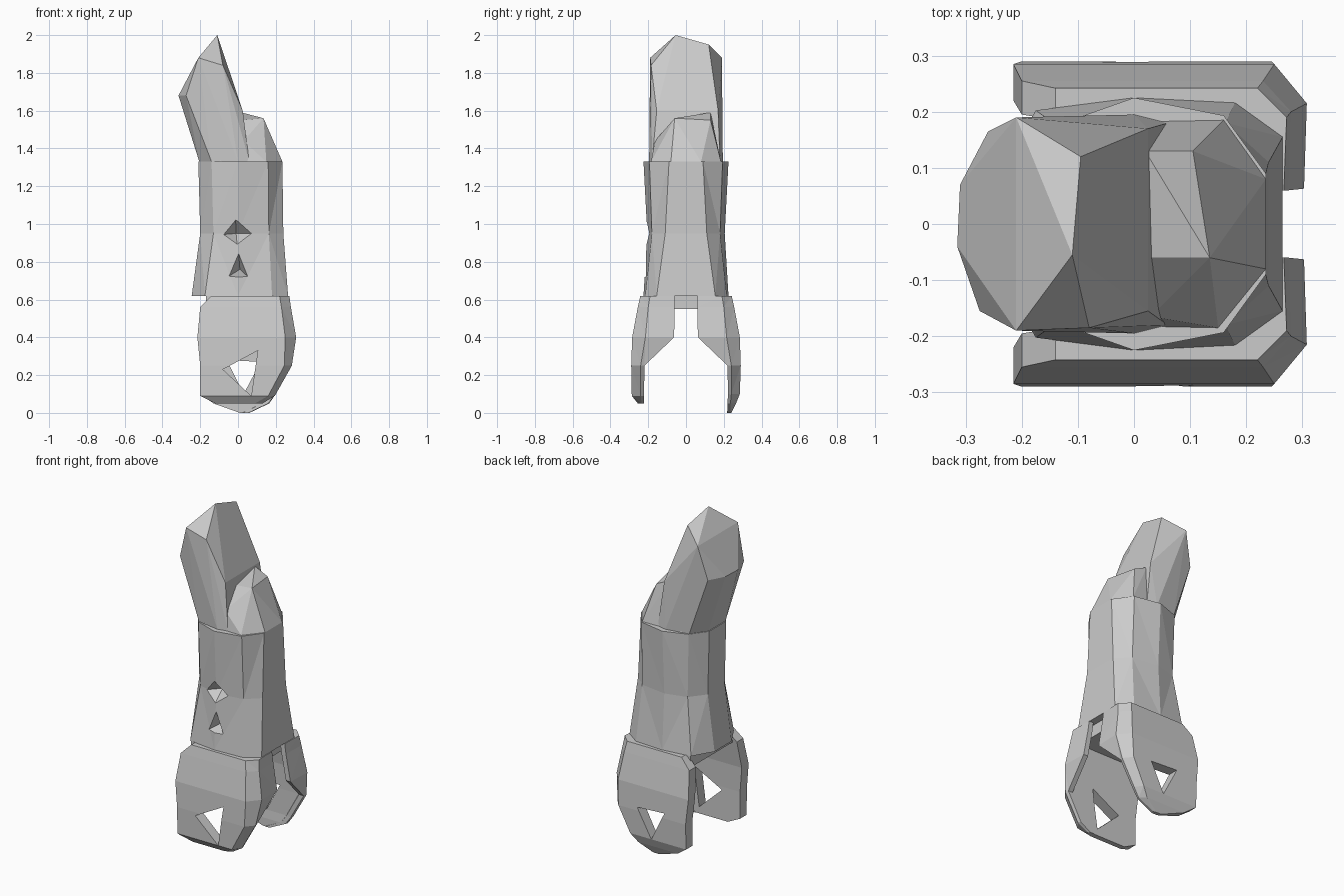
import bpy, bmesh

if "Cube" in bpy.data.objects:
    bpy.data.objects.remove(bpy.data.objects["Cube"])


def finish(name, bm):
    bmesh.ops.recalc_face_normals(bm, faces=bm.faces)
    bmesh.ops.triangulate(bm, faces=bm.faces)
    mesh = bpy.data.meshes.new(name)
    bm.to_mesh(mesh)
    bm.free()
    ob = bpy.data.objects.new(name, mesh)
    bpy.context.collection.objects.link(ob)
    return ob


def loft(name, rings):
    """Capped skin through equal-length rings of points."""
    bm = bmesh.new()
    vs = [[bm.verts.new(p) for p in ring] for ring in rings]
    n = len(vs[0])
    for a, b in zip(vs, vs[1:]):
        for i in range(n):
            j = (i + 1) % n
            bm.faces.new((a[i], a[j], b[j], b[i]))
    bm.faces.new(vs[0])
    bm.faces.new(vs[-1])
    return finish(name, bm)


def hull(name, pts):
    bm = bmesh.new()
    for p in pts:
        bm.verts.new(p)
    res = bmesh.ops.convex_hull(bm, input=bm.verts)
    junk = [g for g in res["geom_interior"] if isinstance(g, bmesh.types.BMVert)]
    bmesh.ops.delete(bm, geom=junk, context='VERTS')
    return finish(name, bm)


def cut(ob, cutter):
    mod = ob.modifiers.new("cut", 'BOOLEAN')
    mod.operation = 'DIFFERENCE'
    mod.solver = 'EXACT'
    mod.object = cutter
    bpy.context.view_layer.objects.active = ob
    bpy.ops.object.modifier_apply(modifier=mod.name)
    bpy.data.objects.remove(cutter)


def pair(x, y, z):
    return [(x, y, z), (x, -y, z)]


# Middle segment: faceted sleeve, rounder at the top and flared at the bottom
def sleeve_ring(z, xl, xr, d, back, side, corner):
    half = [(xl, .08), (xl + .07, back * d), (0, d), (.68 * xr, side * d), (xr, corner)]
    return [(x, y, z) for x, y in half] + [(x, -y, z) for x, y in reversed(half)]


sleeve = loft("middle_segment", [
    sleeve_ring(.62, -.245, .265, .225, .9, .96, .155),
    sleeve_ring(.95, -.20, .24, .205, .83, .88, .11),
    sleeve_ring(1.33, -.21, .235, .225, .78, .86, .09)])

# Triangular pockets on the front of the sleeve
cut(sleeve, hull("upper_pocket", [(-.015, -.28, 1.09), (-.19, -.28, .935), (.18, -.28, .95),
                                  (0, -.28, .84), (-.01, -.13, .95)]))
cut(sleeve, hull("lower_pocket", [(0, -.27, .89), (-.085, -.27, .70), (.075, -.27, .70),
                                  (.01, -.11, .76)]))

# Fingertip: leaning faceted block
hull("fingertip", [
    (-.11, -.055, 2), (-.095, .12, 1.95), (-.08, -.185, 1.84),
    (.025, .17, 1.6), (.025, -.155, 1.6), (-.315, -.04, 1.68), (-.31, .07, 1.68),
    (-.275, -.155, 1.68), (-.26, .165, 1.68)]
    + pair(-.21, .19, 1.88) + pair(-.205, .08, 1.33) + pair(-.14, .17, 1.33)
    + pair(0, .195, 1.33) + pair(.06, .18, 1.33))

# Knuckle wedge in front of the fingertip
hull("fingertip_knuckle", [
    (.135, -.06, 1.56), (.105, .13, 1.55), (.02, .13, 1.59), (.02, -.06, 1.55),
    (.03, -.165, 1.44), (.235, .08, 1.33), (.235, -.08, 1.33), (.16, .185, 1.33),
    (.15, -.185, 1.33)] + pair(-.1, .18, 1.33))


# Side ears: plates that wrap round the +x edge
def ear(name, side, sections, hole):
    rings = []
    for z, x0, xc, xw, out, inn, bend, end in sections:
        flat = [(x0, out), (xc, out), (xw, bend), (xw - .005, end),
                (xw - .035, end), (min(xc, xw - .037), inn), (x0, inn)]
        rings.append([(x, side * y, z) for x, y in flat])
    ob = loft(name, rings)
    cut(ob, hull("ear_hole", [(x, side * y, z) for x, z in hole for y in (.15, .35)]))
    return ob


upper = [
    (.25, -.20, .245, .285, .290, .225, .240, .220),
    (.40, -.215, .25, .308, .285, .220, .215, .063),
    (.56, -.20, .23, .28, .255, .195, .20, .06),
    (.62, -.14, .22, .272, .242, .185, .19, .06)]
ear("front_ear", -1, [
    (.05, -.12, .09, .13, .255, .225, .235, .222),
    (.09, -.20, .16, .195, .287, .225, .24, .222)] + upper,
    [(-.08, .23), (.105, .33), (.07, .09)])
ear("back_ear", 1, [
    (0, .01, .04, .06, .24, .22, .235, .218),
    (.05, -.13, .13, .165, .265, .22, .235, .22),
    (.10, -.20, .17, .20, .285, .225, .24, .222)] + upper,
    [(-.06, .28), (.12, .27), (.03, .10)])

# Bridge slab joining the ears under the sleeve
hull("ear_bridge", [p for z in (.55, .62) for x in (-.17, .22) for p in pair(x, .2, z)])
